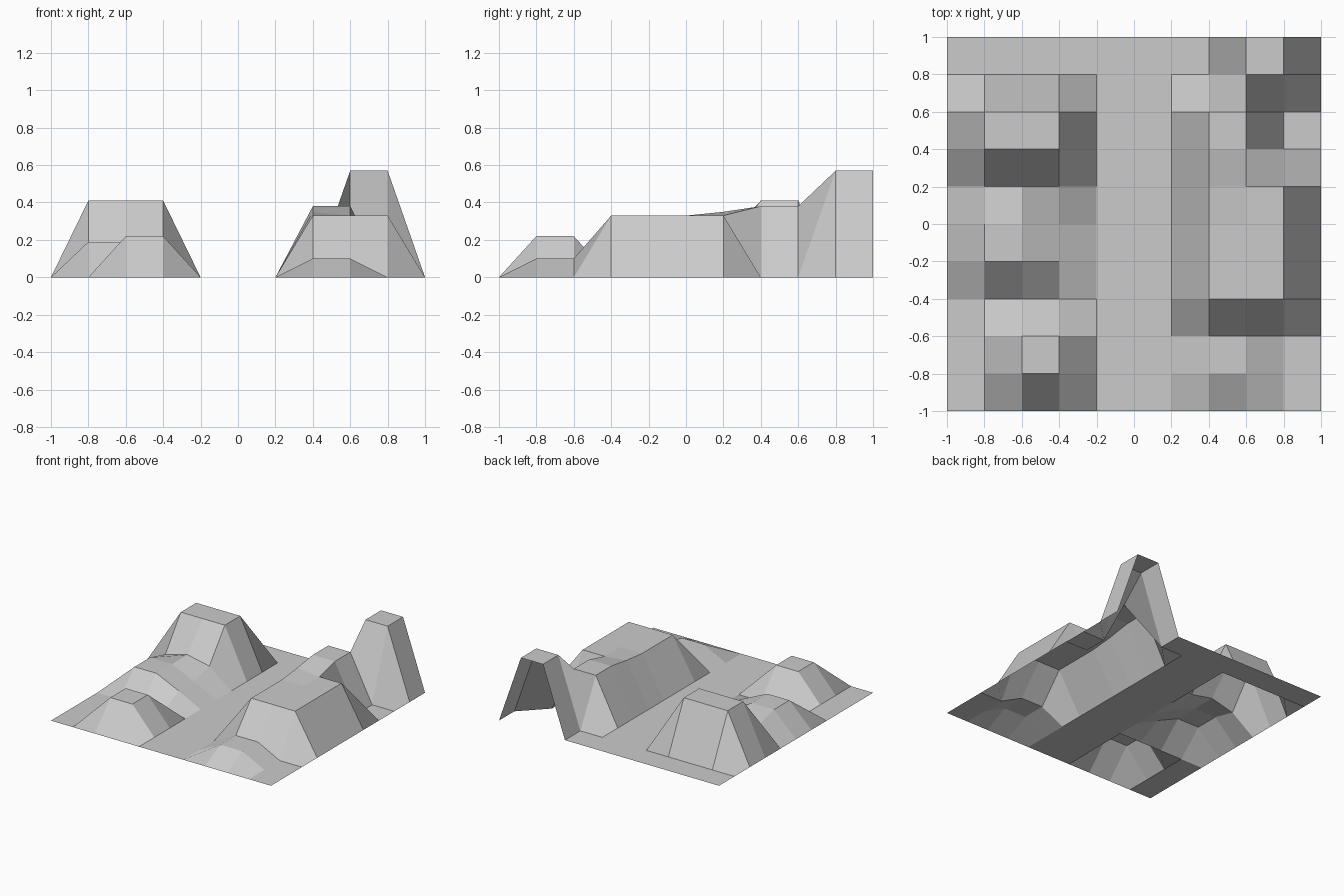
import bpy, bmesh

N, S = 11, 0.2          # 11 x 11 terrain points, spaced 0.2

# raised areas: x range, y range, height
plateaus = [
    (-0.8, -0.4, 0.4, 0.6, 0.41),    # back left hill
    (-0.6, -0.4, -0.8, -0.6, 0.22),  # front left hill
    (0.4, 0.8, -0.4, 0.0, 0.33),     # right ridge
    (0.6, 0.8, 0.2, 0.2, 0.33),      # ridge rear end
    (0.4, 0.4, 0.2, 0.2, 0.35),      # saddle to rear bump
    (0.6, 0.8, 0.8, 1.0, 0.57),      # back right peak
    (0.4, 0.6, -0.8, -0.6, 0.10),    # low front bump
    (0.4, 0.6, 0.4, 0.6, 0.38),      # rear bump
    (-0.8, -0.6, -0.2, 0.0, 0.19),   # left bump
    (-0.8, -0.8, 0.2, 0.2, 0.14),    # slope joining left bump to hill
    (-0.6, -0.6, 0.2, 0.2, 0.19),
    (-0.4, -0.4, 0.2, 0.2, 0.15),
    (-0.4, -0.4, -0.2, 0.0, 0.10),
]


def height(x, y):
    e = 0.01
    return max([h for x0, x1, y0, y1, h in plateaus
                if x0 - e < x < x1 + e and y0 - e < y < y1 + e], default=0.0)


# terrain sheet
bm = bmesh.new()
bmesh.ops.create_grid(bm, x_segments=N - 1, y_segments=N - 1, size=1.0)
for v in bm.verts:
    v.co.z = height(v.co.x, v.co.y)
mesh = bpy.data.meshes.new("terrain")
bm.to_mesh(mesh)
bm.free()
terrain = bpy.data.objects.new("terrain", mesh)
bpy.context.collection.objects.link(terrain)
